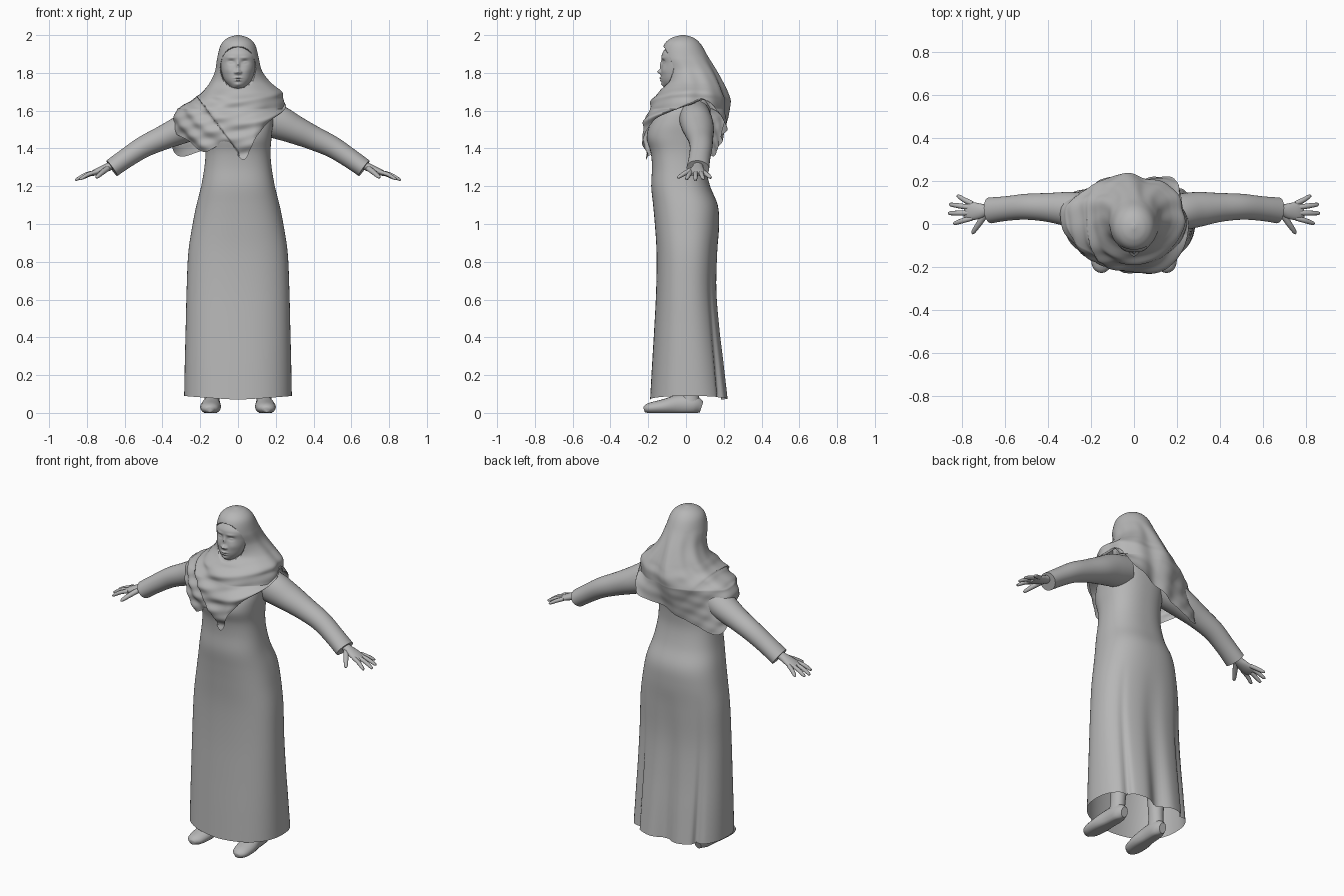
import bpy, math
from mathutils import Vector

if "Cube" in bpy.data.objects:
    bpy.data.objects.remove(bpy.data.objects["Cube"])

grey = bpy.data.materials.new("plain grey")
grey.use_nodes = True
COLOUR = (0.47, 0.47, 0.47, 1)
grey.diffuse_color = COLOUR
grey.node_tree.nodes["Principled BSDF"].inputs["Base Color"].default_value = COLOUR


def clamp(x):
    return min(1, max(0, x))


def spline(keys, t, closed=False):
    """Smooth curve through tuples, t from 0 to 1."""
    n = len(keys)
    f = t * (n if closed else n - 1)
    i = int(f) if closed else min(int(f), n - 2)
    f -= i
    pick = (lambda k: keys[k % n]) if closed else (lambda k: keys[max(0, min(n - 1, k))])
    return [b + 0.5 * f * (c - a + f * (2 * a - 5 * b + 4 * c - d + f * (3 * (b - c) + d - a)))
            for a, b, c, d in zip(*(pick(i + k) for k in (-1, 0, 1, 2)))]


def surface(name, f, nu, nv, caps=(True, True), mirror=False):
    """Closed-around grid from f(u, v), optionally capped and mirrored."""
    verts = [f(i / nu, j / nv) for j in range(nv + 1) for i in range(nu)]
    faces = [(j * nu + i, j * nu + (i + 1) % nu, (j + 1) * nu + (i + 1) % nu, (j + 1) * nu + i)
             for j in range(nv) for i in range(nu)]
    if caps[0]:
        faces.append(tuple(reversed(range(nu))))
    if caps[1]:
        faces.append(tuple(range(nv * nu, nv * nu + nu)))
    mesh = bpy.data.meshes.new(name)
    mesh.from_pydata(verts, [], faces)
    mesh.materials.append(grey)
    ob = bpy.data.objects.new(name, mesh)
    bpy.context.collection.objects.link(ob)
    bpy.ops.object.select_all(action='DESELECT')
    ob.select_set(True)
    bpy.context.view_layer.objects.active = ob
    bpy.ops.object.mode_set(mode='EDIT')
    bpy.ops.mesh.select_all(action='SELECT')
    bpy.ops.mesh.normals_make_consistent(inside=False)
    bpy.ops.object.mode_set(mode='OBJECT')
    bpy.ops.object.shade_smooth_by_angle(angle=math.radians(50))
    if mirror:
        ob.modifiers.new("Mirror", 'MIRROR').use_mirror_merge = False
    return ob


def ring_point(ring, u, power=2.0):
    """Point on a ring given as z, left reach, right reach, front y, back y."""
    z, left, right, front, back = ring
    s, c = math.sin(2 * math.pi * u), math.cos(2 * math.pi * u)
    sx = math.copysign(abs(s) ** (2 / power), s)
    cy = math.copysign(abs(c) ** (2 / power), c)
    return Vector(((left if s > 0 else right) * sx,
                   (front + back) / 2 - (back - front) / 2 * cy, z))


def tube(name, path, ref=(0, 1, 0), nu=20, nv=20):
    """Mirrored oval tube along points of x, y, z, reach along ref, reach across it."""
    def f(u, v):
        p = spline(path, v)
        d = Vector(spline(path, min(1, v + .02))[:3]) - Vector(spline(path, max(0, v - .02))[:3])
        d.normalize()
        side = Vector(ref) - d * d.dot(Vector(ref))
        side.normalize()
        a = 2 * math.pi * u
        q = Vector(p[:3]) + side * p[3] * math.cos(a) + d.cross(side) * p[4] * math.sin(a)
        q.z = max(q.z, 0)
        return q
    return surface(name, f, nu, nv, mirror=True)


# Long dress: fitted bodice and open skirt with a deep crease down the back
dress_rings = [(.07, .285, .285, -.19, .228), (.25, .282, .282, -.18, .207),
               (.45, .277, .277, -.168, .182), (.65, .272, .272, -.158, .165),
               (.85, .263, .263, -.156, .168), (1.0, .24, .24, -.165, .175),
               (1.1, .22, .22, -.174, .168), (1.2, .195, .195, -.184, .128),
               (1.3, .178, .178, -.18, .105), (1.38, .172, .172, -.187, .105),
               (1.46, .178, .178, -.208, .115), (1.54, .185, .185, -.185, .125),
               (1.62, .175, .175, -.13, .13), (1.67, .1, .1, -.07, .12), (1.7, .06, .06, -.05, .08)]


def dress(u, v):
    p = ring_point(spline(dress_rings, v), u, 2.4)
    fade = clamp(1 - p.z / .95)
    fold = sum(depth * math.exp(-((u - c) / width) ** 2)
               for c, depth, width in ((.5, .2, .024), (.385, .1, .015), (.615, .1, .015)))
    shrink = 1 - fade * fold
    if p.z < .2:
        p.z += (.2 - p.z) * .15 * abs(math.sin(2 * math.pi * u))
    return Vector((p.x * shrink, p.y * shrink, p.z))


surface("dress", dress, 120, 70, caps=(False, True))

# Sleeves
tube("sleeves", [(.12, .045, 1.57, .085, .09), (.21, .055, 1.54, .086, .09),
                 (.3, .068, 1.5, .081, .076), (.4, .077, 1.455, .067, .064),
                 (.5, .08, 1.408, .06, .057), (.59, .072, 1.35, .057, .052),
                 (.668, .063, 1.295, .06, .05)], nu=32, nv=40)

# Hands: palm, four fingers and thumb
tube("palms", [(.62, .063, 1.335, .03, .025), (.68, .063, 1.305, .027, .022),
               (.72, .06, 1.288, .037, .02), (.76, .06, 1.272, .042, .016),
               (.785, .063, 1.262, .034, .01)])
for label, y0, x1, y1, z1 in (("index", .028, .838, .004, 1.236), ("middle", .052, .862, .05, 1.232),
                              ("ring", .076, .857, .09, 1.236), ("little", .094, .822, .128, 1.243)):
    tube(label + "_fingers", [(.75, y0, 1.276, .012, .011),
                              ((.75 + x1) / 2, (y0 + y1) / 2, 1.262, .012, .011),
                              (x1 - .008, y1, z1 + .004, .009, .008), (x1, y1, z1, .003, .003)], nu=10, nv=10)
tube("thumbs", [(.69, .045, 1.295, .016, .014), (.72, .0, 1.272, .014, .013),
                (.745, -.036, 1.25, .01, .009), (.75, -.046, 1.245, .003, .003)], ref=(1, 0, 0), nu=10, nv=10)

# Legs and shoes
tube("legs", [(.12, .03, .7, .065, .065), (.125, .035, .35, .055, .055),
              (.135, .025, .13, .04, .044), (.138, .02, .05, .042, .055)], ref=(1, 0, 0))
tube("shoes", [(.15, -.222, .016, .018, .014), (.15, -.195, .024, .045, .028),
               (.145, -.12, .032, .055, .04), (.14, -.04, .042, .046, .052),
               (.137, .04, .042, .042, .05), (.136, .082, .03, .022, .03)], ref=(1, 0, 0))

# Head with sculpted features: x, z, width, height, forward push
head_rings = [(1.66, .055, .055, -.06, .05), (1.705, .045, .045, -.09, .05),
              (1.728, .05, .05, -.118, .05), (1.76, .072, .072, -.13, .05),
              (1.8, .086, .086, -.132, .06), (1.85, .094, .094, -.127, .06),
              (1.9, .092, .092, -.127, .06), (1.94, .06, .06, -.1, .05)]
features = [(0, 1.806, .011, .012, .02), (0, 1.842, .009, .022, .011), (.014, 1.802, .007, .007, .009),
            (.036, 1.858, .017, .011, -.010), (.037, 1.856, .012, .006, .006),
            (.035, 1.88, .024, .008, .004), (0, 1.773, .018, .005, .009),
            (0, 1.76, .015, .005, .009), (0, 1.738, .017, .011, .007), (.05, 1.815, .024, .022, .004)]


def head(u, v):
    p = ring_point(spline(head_rings, v), u, 2.15)
    if p.y < -.02:
        p.y -= sum(push * math.exp(-((abs(p.x) - x) / w) ** 2 - ((p.z - z) / h) ** 2)
                   for x, z, w, h, push in features)
    return p


surface("head", head, 180, 130)

# Headscarf: hood, cowl, front point, back tail and shawl over the right shoulder
scarf_rings = [(2.0, .008, .008, -.025, -.005), (1.985, .055, .055, -.077, .042),
               (1.95, .09, .09, -.115, .08), (1.88, .11, .11, -.13, .12),
               (1.81, .128, .122, -.11, .16), (1.75, .172, .15, -.105, .19),
               (1.7, .23, .19, -.145, .212), (1.66, .242, .245, -.175, .225),
               (1.61, .24, .33, -.195, .225)]
scarf_edge = [(.03, -.205, 1.34), (.09, -.225, 1.45), (.165, -.18, 1.54), (.22, -.09, 1.59),
              (.235, .02, 1.63), (.215, .12, 1.65), (.18, .21, 1.52), (.1, .215, 1.49),
              (0, .19, 1.46), (-.09, .175, 1.42), (-.19, .17, 1.39), (-.32, .14, 1.36),
              (-.355, .04, 1.47), (-.29, -.07, 1.45), (-.19, -.165, 1.38), (-.07, -.205, 1.43)]


def scarf(u, v):
    edge = Vector(spline(scarf_edge, u, True))
    p = ring_point(spline(scarf_rings, min(1, v / .7)), u)
    p.z = max(p.z, edge.z + .008)
    s = clamp((v - .7) / .3)
    p = p.lerp(edge, s)
    angle = 2 * math.pi * u
    out = Vector((math.sin(angle), -math.cos(angle), 0))
    # soft uneven swoops in front, broad pleats behind
    front = (1 + math.cos(angle)) / 2
    swoop = math.sin(58 * (p.z - 1.8 * p.x * p.x) + 9 * p.x) + .5 * math.sin(100 * p.z - 25 * p.x)
    pleat = math.cos(6 * angle + 3 * p.z) + .5 * math.cos(11 * angle + 9 * p.z)
    low = clamp((1.73 - p.z) / .06)
    loose = clamp((1.9 - p.z) / .2)
    p += out * (.005 * swoop * low * (.2 + front) + .009 * pleat * loose * (1 - front))
    p += out * .024 * math.sin(math.pi * s) * front
    # cowl layer overlapping the shoulder shawl
    if p.x < 0:
        under = clamp((1.39 - 1.3 * p.x - p.z) / .014)
        p -= out * .016 * under * front
    # face opening
    if p.y < 0:
        hole = 1 - (p.x / .093) ** 2 - ((p.z - 1.827) / .112) ** 2
        p.y += .06 * clamp(hole * 6)
    return p


surface("headscarf", scarf, 192, 130, caps=(True, False))
